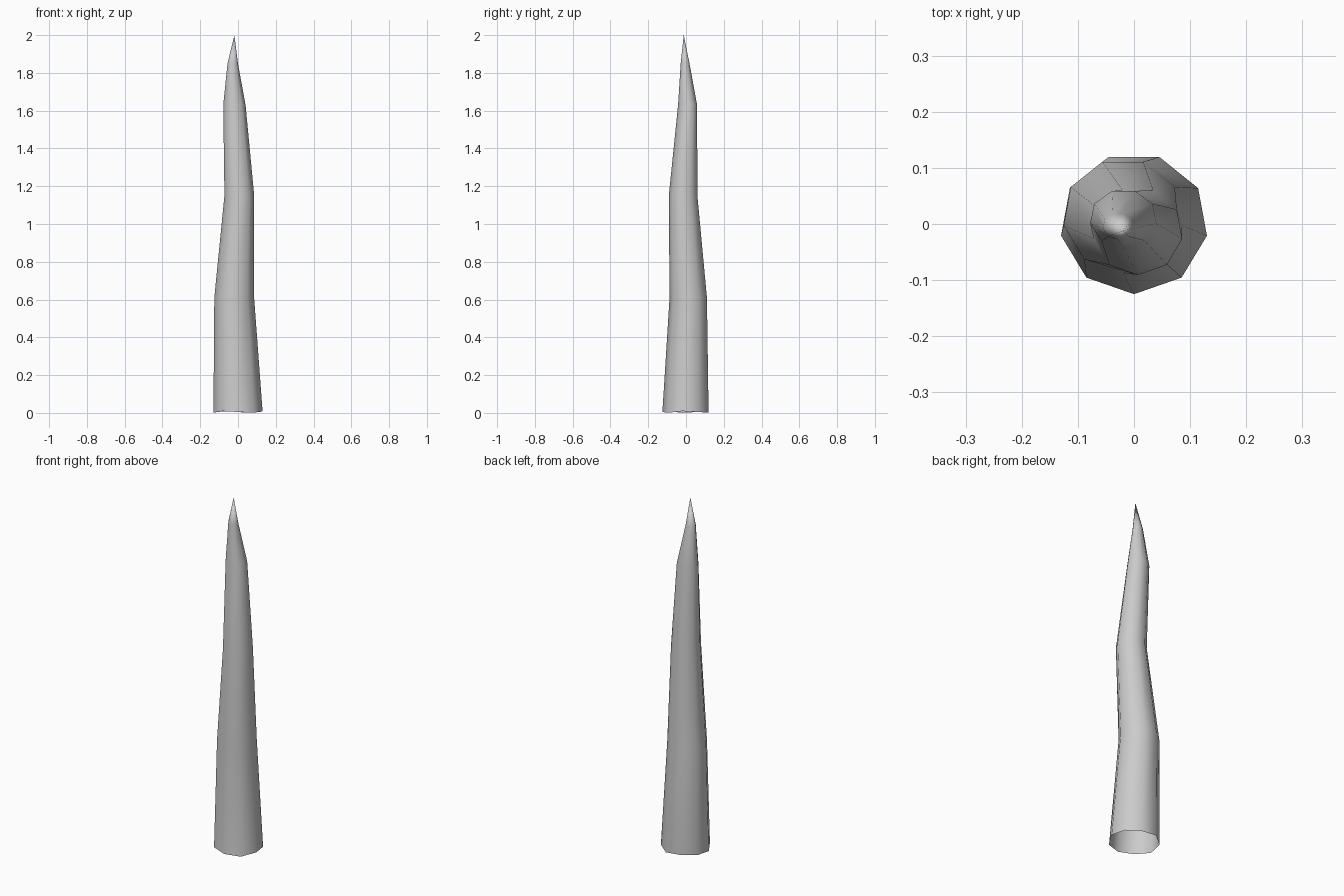
import bpy, bmesh, math

if "Cube" in bpy.data.objects:
    bpy.data.objects.remove(bpy.data.objects["Cube"])

SIDES = 9
PHASE = math.radians(-10)
# Cross-sections of the bent spike: centre x, centre y, z, radius x, radius y
RINGS = [
    (0.0, 0.001, 0.005, 0.132, 0.126),
    (-0.020, 0.015, 0.61, 0.107, 0.102),
    (0.007, -0.013, 1.15, 0.080, 0.078),
    (-0.019, 0.010, 1.63, 0.060, 0.052),
    (-0.028, -0.004, 1.85, 0.028, 0.024),
]
TIP = (-0.019, -0.012, 2.0)

bm = bmesh.new()
loops = []
for i, (cx, cy, z, rx, ry) in enumerate(RINGS):
    loop = []
    for k in range(SIDES):
        a = PHASE + 2 * math.pi * k / SIDES
        # slightly uneven rim at the open base
        dz = 0.005 * math.cos(3 * a) if i == 0 else 0
        loop.append(bm.verts.new((cx + rx * math.cos(a), cy + ry * math.sin(a), z + dz)))
    loops.append(loop)

# Side walls, open at the bottom
for lo, hi in zip(loops, loops[1:]):
    for k in range(SIDES):
        n = (k + 1) % SIDES
        bm.faces.new((lo[k], lo[n], hi[n], hi[k]))

# Pointed end
tip = bm.verts.new(TIP)
for k in range(SIDES):
    bm.faces.new((loops[-1][k], loops[-1][(k + 1) % SIDES], tip))

for f in bm.faces:
    f.smooth = True
mesh = bpy.data.meshes.new("spike")
bm.to_mesh(mesh)
bm.free()
spike = bpy.data.objects.new("spike", mesh)
bpy.context.collection.objects.link(spike)
